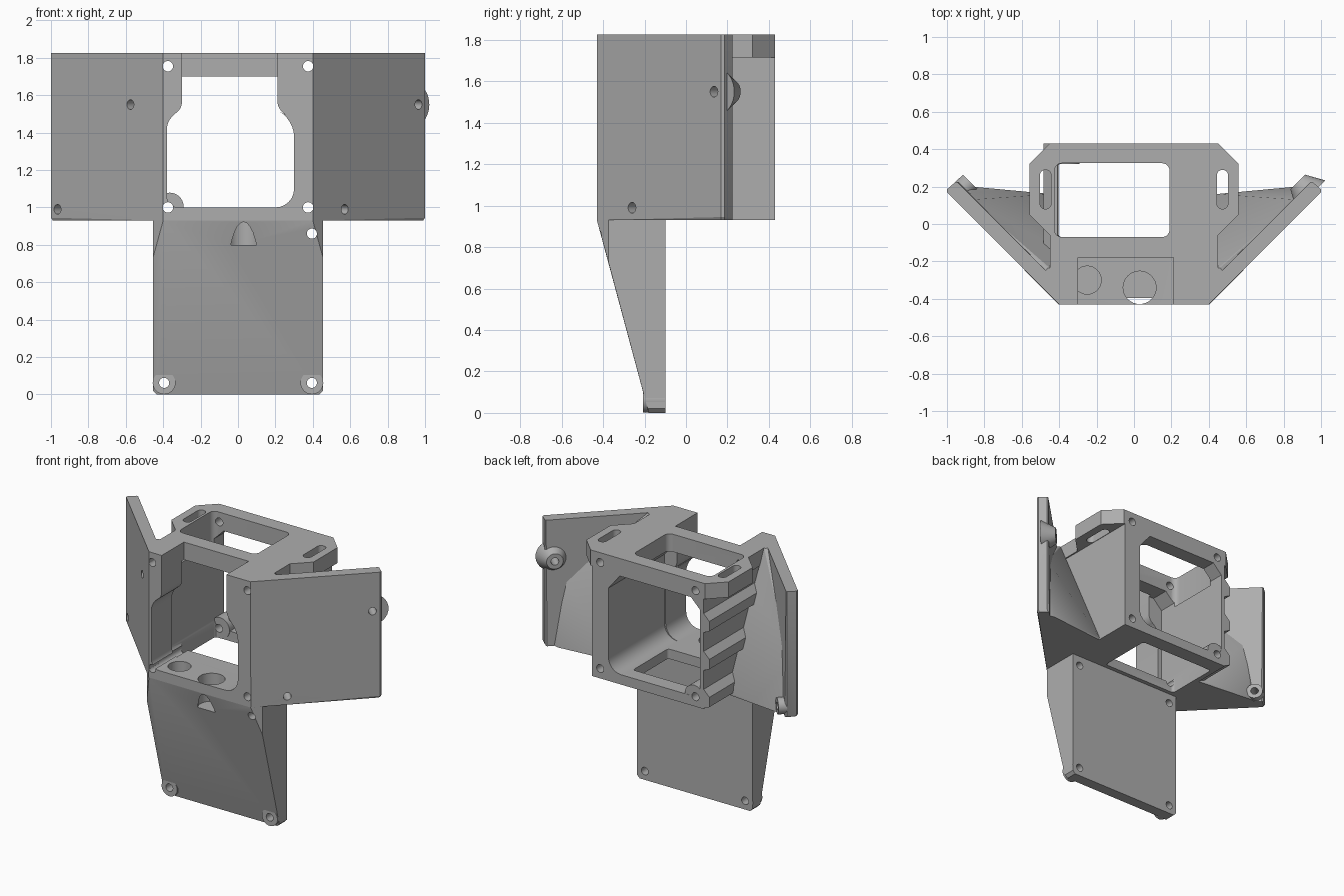
import bpy, bmesh, math
from mathutils import Vector

if "Cube" in bpy.data.objects:
    bpy.data.objects.remove(bpy.data.objects["Cube"], do_unlink=True)

grey = bpy.data.materials.new("plain grey")
grey.use_nodes = True
grey.diffuse_color = (0.42, 0.42, 0.42, 1)
grey.node_tree.nodes["Principled BSDF"].inputs["Base Color"].default_value = (0.42, 0.42, 0.42, 1)

BOTTOM, TOP = 0.93, 1.825


def finish(name, bm):
    bmesh.ops.recalc_face_normals(bm, faces=bm.faces)
    mesh = bpy.data.meshes.new(name)
    bm.to_mesh(mesh)
    bm.free()
    mesh.materials.append(grey)
    ob = bpy.data.objects.new(name, mesh)
    bpy.context.collection.objects.link(ob)
    return ob


def prism(name, outline, lo, hi, axis="z"):
    """Extrude a 2D outline along z (outline in x, y) or y (outline in x, z)."""
    bm = bmesh.new()
    place = (lambda a, b, h: (a, b, h)) if axis == "z" else (lambda a, b, h: (a, h, b))
    rings = [[bm.verts.new(place(a, b, h)) for a, b in outline] for h in (lo, hi)]
    bm.faces.new(rings[0])
    bm.faces.new(rings[1])
    n = len(outline)
    for i in range(n):
        j = (i + 1) % n
        bm.faces.new((rings[0][i], rings[0][j], rings[1][j], rings[1][i]))
    return finish(name, bm)


def hull(name, points):
    bm = bmesh.new()
    for p in points:
        bm.verts.new(p)
    bmesh.ops.convex_hull(bm, input=bm.verts)
    bmesh.ops.dissolve_limit(bm, angle_limit=0.01, verts=bm.verts, edges=bm.edges)
    return finish(name, bm)


def rod(name, start, end, r1, r2=None):
    start, end = Vector(start), Vector(end)
    axis = end - start
    bm = bmesh.new()
    bmesh.ops.create_cone(bm, cap_ends=True, segments=32, radius1=r1,
                          radius2=r1 if r2 is None else r2, depth=axis.length)
    turn = axis.to_track_quat("Z", "Y").to_matrix().to_4x4()
    bm.transform(turn)
    bmesh.ops.translate(bm, verts=bm.verts, vec=(start + end) / 2)
    return finish(name, bm)


def rounded(corners):
    """Outline from (x, y, radius) corners."""
    out = []
    for i, (x, y, r) in enumerate(corners):
        p = Vector((x, y))
        if r == 0:
            out.append(tuple(p))
            continue
        a = p + (Vector(corners[i - 1][:2]) - p).normalized() * r
        b = p + (Vector(corners[(i + 1) % len(corners)][:2]) - p).normalized() * r
        for k in range(7):
            t = k / 6
            w = (1 - t) ** 2, 1.2 * t * (1 - t) * 1.2, t ** 2
            out.append(tuple((a * w[0] + p * w[1] + b * w[2]) / sum(w)))
    return out


def rect(x0, x1, y0, y1, r):
    return rounded([(x0, y0, r), (x1, y0, r), (x1, y1, r), (x0, y1, r)])


def combine(targets, tools, mode="DIFFERENCE"):
    for ob in targets:
        bpy.context.view_layer.objects.active = ob
        for tool in tools:
            mod = ob.modifiers.new("cut", "BOOLEAN")
            mod.operation, mod.solver, mod.object = mode, "EXACT", tool
            bpy.ops.object.modifier_apply(modifier=mod.name)
    for tool in tools:
        bpy.data.objects.remove(tool, do_unlink=True)


def mirrored(half):
    return half + [(-x, y) for x, y in reversed(half)]


# Central box with an eared top plate
body = prism("body", mirrored([(0.4, -0.43), (0.44, -0.39), (0.44, 0.43)]), BOTTOM, 1.78)
plate = prism("top_plate", mirrored([(0.4, -0.43), (0.45, -0.38), (0.45, -0.06), (0.56, 0.05),
                                     (0.56, 0.32), (0.45, 0.43)]), 1.715, TOP)
combine([body], [plate], "UNION")

# Openings through front, back, top and floor
front_cut = prism("front_cut", rounded([
    (-0.38, 1.0, 0.06), (0.3, 1.0, 0.1), (0.3, 1.47, 0.09), (0.21, 1.52, 0.05),
    (0.21, 1.95, 0), (-0.3, 1.95, 0), (-0.3, 1.52, 0.04), (-0.38, 1.48, 0.06)]), -0.6, -0.18, "y")
cavity = prism("cavity", rounded([
    (-0.41, 1.0, 0.06), (0.31, 1.0, 0.1), (0.31, 1.59, 0), (0.22, 1.7, 0),
    (-0.34, 1.7, 0), (-0.41, 1.63, 0)]), -0.2, 0.6, "y")
top_cut = prism("top_cut", rect(-0.425, 0.19, -0.07, 0.325, 0.04), 1.6, 2)
floor_cut = prism("floor_cut", rect(-0.405, 0.19, -0.07, 0.325, 0.02), 0.8, 1.1)
slots = [prism("slot_cut", rect(s * 0.473 - 0.03, s * 0.473 + 0.03, 0.08, 0.29, 0.03), 1.6, 2)
         for s in (1, -1)]
combine([body], [front_cut, cavity, top_cut, floor_cut] + slots)

# Sloping lower panel
half = [(0.4, -0.43, 0.95), (0.4, -0.43, BOTTOM), (0.455, -0.375, 0.95), (0.455, -0.375, 0.73),
        (0.455, -0.1, 0.95), (0.455, -0.1, 0.02), (0.435, -0.1, 0), (0.435, -0.18, 0),
        (0.455, -0.185, 0.02)]
panel = hull("lower_panel", half + [(-x, y, z) for x, y, z in half])

# Round pockets in the box floor
for x, y, r in ((-0.25, -0.3, 0.075), (0.03, -0.34, 0.088)):
    combine([body, panel], [rod("pocket_cut", (x, y, 0.8), (x, y, 1.1), r)])

# Corner screw boss inside the back opening, and corner bores
back_boss = rod("back_boss", (-0.365, 0.32, 1.005), (-0.365, 0.429, 1.005), 0.074)
for x in (-0.375, 0.375):
    for z in (1.0, 1.755):
        combine([body, back_boss], [rod("bore", (x, -0.6, z), (x, 0.6, z), 0.028)])

# Lower panel bosses and screw holes
for s, name in ((1, "left"), (-1, "right")):
    boss = rod(name + "_panel_boss", (s * 0.395, -0.208, 0.062), (s * 0.395, -0.101, 0.062), 0.061)
    combine([panel, boss], [rod("bore", (s * 0.395, -0.6, 0.062), (s * 0.395, 0, 0.062), 0.027)])
    reach = -0.6 if s > 0 else -0.3
    combine([panel], [rod("bore", (s * 0.395, reach, 0.86), (s * 0.395, 0, 0.86), 0.027)])

# Angled wings with gussets, screw bosses and holes
for s, name, holes in ((1, "left", ((0.57, 0.99), (0.965, 1.55))),
                       (-1, "right", ((0.575, 1.55), (0.965, 0.99)))):
    outline = [(0.4, -0.43), (1.0, 0.17), (1.0, 0.185), (0.955, 0.225), (0.945, 0.225), (0.4, -0.32)]
    wing = hull(name + "_wing",
                [(s * x, y, z) for x, y in outline for z in (BOTTOM + 0.015, TOP)]
                + [(s * (x * 0.98 + 0.01), y, BOTTOM) for x, y in outline])
    gusset = hull(name + "_gusset", [(s * x, y, z) for x, y, z in (
        (0.42, -0.39, BOTTOM), (0.42, 0.155, BOTTOM), (0.44, 0.16, 0.95), (0.87, 0.2, BOTTOM),
        (0.91, 0.19, BOTTOM), (0.42, -0.39, TOP), (0.45, -0.235, TOP),
        (0.46, -0.235, TOP), (0.87, 0.13, 1.4), (0.51, -0.29, TOP))])
    parts = [wing, gusset]
    for x, z in holes:
        y = x - 0.83
        if (x, z) != (0.57, 0.99):
            low = z < 1.2
            parts.append(rod(name + "_wing_boss", (s * (x - 0.02), y + 0.02, z),
                             (s * (x - 0.09), y + 0.09, z), 0.058 if low else 0.11, 0.055))
    for x, z in holes:
        y = x - 0.83
        combine(parts, [rod("bore", (s * (x + 0.05), y - 0.05, z),
                            (s * (x - 0.13), y + 0.13, z), 0.026)])

# Ribs along the right side wall
for i in range(3):
    z = 0.995 + i * 0.27
    prism("side_rib_%d" % (i + 1), [(-0.43, z - 0.065), (-0.485, z - 0.04), (-0.485, z + 0.03),
                                    (-0.43, z + 0.085)], -0.24, 0.43, "y")

# Smooth round surfaces while keeping hard edges
bpy.ops.object.select_all(action="DESELECT")
for ob in bpy.context.collection.objects:
    if ob.type == "MESH" and grey.name in ob.data.materials:
        ob.select_set(True)
        bpy.context.view_layer.objects.active = ob
bpy.ops.object.shade_smooth_by_angle(angle=math.radians(25))
